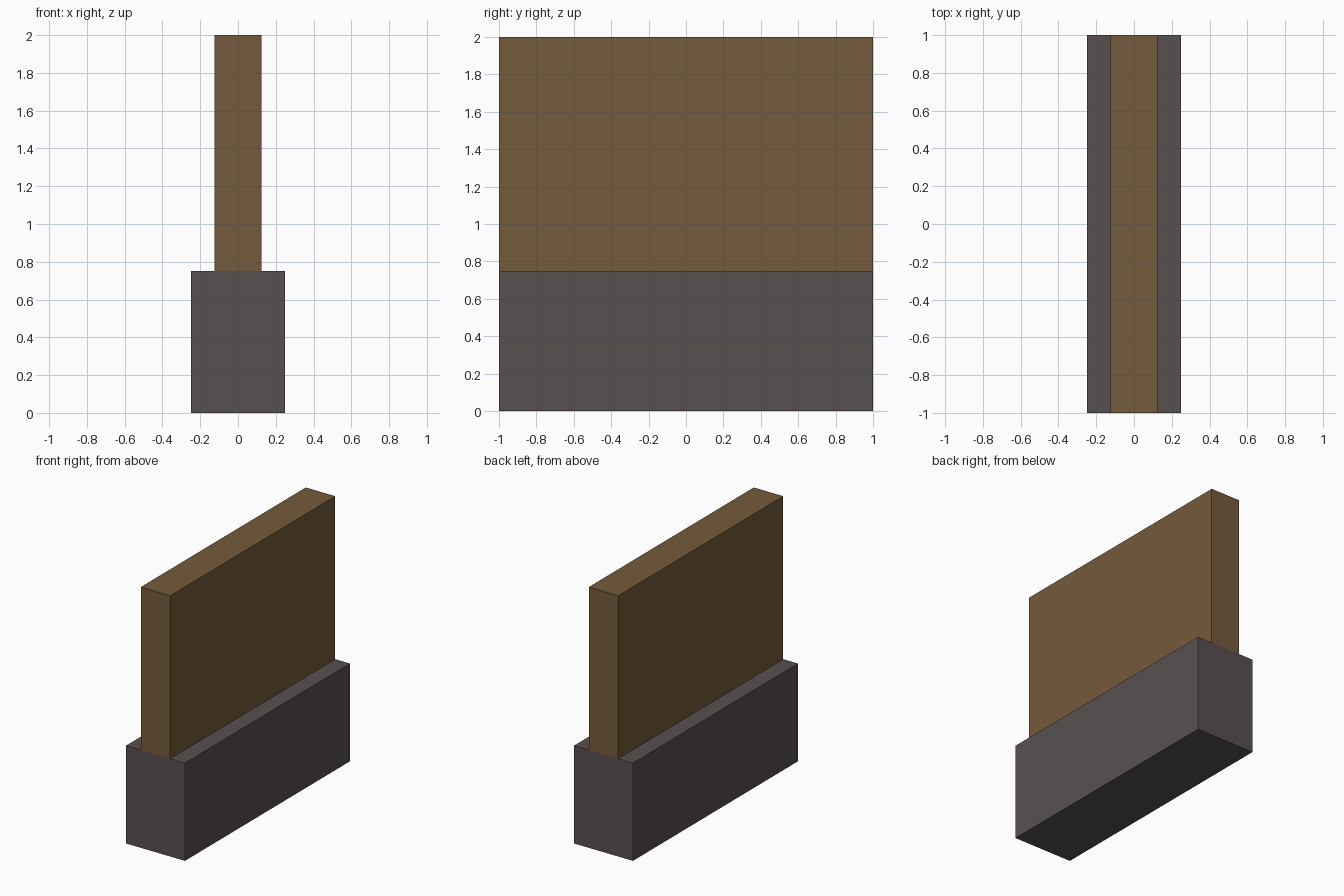
import bpy

if "Cube" in bpy.data.objects:
    bpy.data.objects.remove(bpy.data.objects["Cube"])


def srgb(r, g, b):
    # 8-bit display colour to linear values
    def lin(c):
        c /= 255
        return c / 12.92 if c <= 0.04045 else ((c + 0.055) / 1.055) ** 2.4
    return (lin(r), lin(g), lin(b), 1.0)


def material(name, colour):
    m = bpy.data.materials.new(name)
    m.diffuse_color = colour
    m.use_nodes = True
    m.node_tree.nodes["Principled BSDF"].inputs["Base Color"].default_value = m.diffuse_color
    return m


def box(name, width, depth, z0, z1, mat):
    bpy.ops.mesh.primitive_cube_add(size=1, location=(0, 0, (z0 + z1) / 2))
    ob = bpy.context.object
    ob.name = name
    ob.scale = (width, depth, z1 - z0)
    bpy.ops.object.transform_apply(location=False, rotation=False, scale=True)
    ob.data.materials.append(mat)
    return ob


stone = material("dark_stone_grey", srgb(89, 80, 81))
wood = material("wood_brown", srgb(116, 91, 59))

# Wide stone footing
box("stone_base", 0.5, 2.0, 0.0, 0.75, stone)
# Thin wooden panel standing on the footing, flush with both ends
box("wooden_wall", 0.25, 2.0, 0.75, 2.0, wood)
